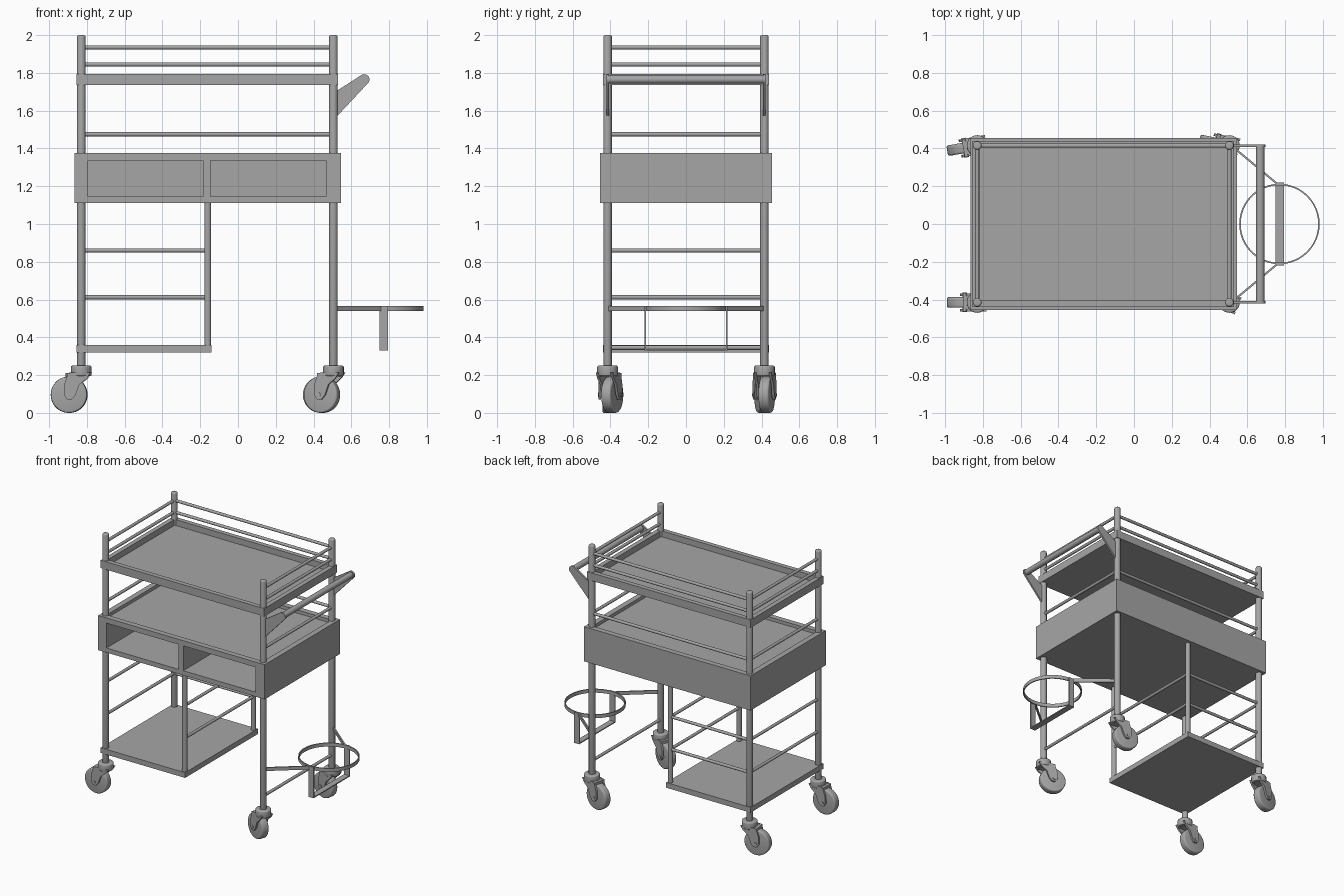
import bpy, bmesh
from math import radians, cos, sin, pi
from mathutils import Vector, Matrix

cube = bpy.data.objects.get("Cube")
if cube:
    bpy.data.objects.remove(cube)

steel = bpy.data.materials.new("grey_steel")
steel.use_nodes = True
GREY = (0.38, 0.38, 0.38, 1)
steel.diffuse_color = GREY
steel.node_tree.nodes["Principled BSDF"].inputs["Base Color"].default_value = GREY


def finish(name, bm, smooth=False):
    bmesh.ops.recalc_face_normals(bm, faces=bm.faces)
    mesh = bpy.data.meshes.new(name)
    bm.to_mesh(mesh)
    bm.free()
    mesh.materials.append(steel)
    obj = bpy.data.objects.new(name, mesh)
    bpy.context.collection.objects.link(obj)
    if smooth:
        bpy.ops.object.select_all(action='DESELECT')
        obj.select_set(True)
        bpy.context.view_layer.objects.active = obj
        bpy.ops.object.shade_smooth_by_angle(angle=radians(35))
    return obj


def box(name, lo, hi, recess=0, rim=0.05):
    """Box between two corners, optionally with a sunken top."""
    lo, hi = Vector(lo), Vector(hi)
    bm = bmesh.new()
    bmesh.ops.create_cube(bm, size=1, matrix=Matrix.Translation((lo + hi) / 2)
                          @ Matrix.Diagonal((*(hi - lo), 1)))
    if recess:
        bm.normal_update()
        top = max(bm.faces, key=lambda f: f.normal.z)
        bmesh.ops.inset_region(bm, faces=[top], thickness=rim)
        inner = bmesh.ops.extrude_face_region(bm, geom=[top])
        verts = [g for g in inner["geom"] if isinstance(g, bmesh.types.BMVert)]
        bmesh.ops.translate(bm, verts=verts, vec=(0, 0, -recess))
        bmesh.ops.delete(bm, geom=[top], context='FACES_ONLY')
    return finish(name, bm)


def rod(name, a, b, r, bevel=0, segments=20):
    """Round bar from a to b."""
    a, b = Vector(a), Vector(b)
    d = b - a
    bm = bmesh.new()
    bmesh.ops.create_cone(bm, cap_ends=True, segments=segments, radius1=r, radius2=r,
                          depth=d.length,
                          matrix=Matrix.Translation((a + b) / 2)
                          @ d.to_track_quat('Z', 'Y').to_matrix().to_4x4())
    if bevel:
        rims = [e for e in bm.edges if any(len(f.verts) > 4 for f in e.link_faces)]
        bmesh.ops.bevel(bm, geom=rims, offset=bevel, segments=3, profile=0.5,
                        affect='EDGES')
    return finish(name, bm, True)


def plate(name, outline, y, thick):
    """Flat plate in the XZ plane, centred on y."""
    bm = bmesh.new()
    face = bm.faces.new([bm.verts.new((x, y - thick / 2, z)) for x, z in outline])
    ext = bmesh.ops.extrude_face_region(bm, geom=[face])
    verts = [g for g in ext["geom"] if isinstance(g, bmesh.types.BMVert)]
    bmesh.ops.translate(bm, verts=verts, vec=(0, thick, 0))
    return finish(name, bm, True)


XL, XR, XM, Y = -0.83, 0.505, -0.16, 0.415
RAIL = 0.011

# Corner and inner posts
for side, y in (("front", -Y), ("back", Y)):
    for end, x in (("right", XL), ("left", XR)):
        rod(f"{side}_{end}_post", (x, y, 0.24), (x, y, 2), 0.023, bevel=0.01)
    rod(f"{side}_inner_post", (XM, y, 0.34), (XM, y, 1.12), 0.018)

# Trays and shelf
box("top_tray", (-0.855, -0.44, 1.735), (0.53, 0.44, 1.795), recess=0.045)
box("lower_shelf", (-0.855, -0.44, 0.32), (-0.14, 0.44, 0.36))

# Cabinet with two open compartments
cabinet = box("cabinet", (-0.865, -0.455, 1.11), (0.545, 0.455, 1.375),
              recess=0.025, rim=0.06)
for label, x0 in (("right", -0.795), ("left", -0.145)):
    cutter = box(f"{label}_compartment_cutter", (x0, -0.6, 1.145), (x0 + 0.61, 0.42, 1.335))
    cutter.hide_render = True
    cutter.hide_viewport = True
    cut = cabinet.modifiers.new(f"{label}_compartment", 'BOOLEAN')
    cut.operation = 'DIFFERENCE'
    cut.solver = 'EXACT'
    cut.object = cutter

# Guard rails around the tiers
for i, z in enumerate((1.935, 1.845, 1.475)):
    rod(f"back_guard_rail_{i}", (XL, Y, z), (XR, Y, z), RAIL)
    for end, x in (("right", XL), ("left", XR)):
        rod(f"{end}_guard_rail_{i}", (x, -Y, z), (x, Y, z), RAIL)

# Rails around the lower bay
for i, z in enumerate((0.86, 0.612)):
    rod(f"back_lower_rail_{i}", (XL, Y, z), (XM, Y, z), RAIL)
    for end, x in (("right", XL), ("inner", XM)):
        rod(f"{end}_lower_rail_{i}", (x, -Y, z), (x, Y, z), RAIL)
rod("left_cross_bar", (XR, -Y, 0.345), (XR, Y, 0.345), RAIL)

# Push handle
HX, HZ, HR = 0.668, 1.765, 0.028
tip = [(HX + HR * cos(a), HZ + HR * sin(a))
       for a in (radians(-40 + 17 * k) for k in range(11))]
for label, y in (("front", -Y), ("back", Y)):
    plate(f"{label}_handle_bracket", [(0.515, 1.70), (0.515, 1.56)] + tip, y, 0.014)
rod("handle_bar", (HX, -Y, HZ), (HX, Y, HZ), 0.022)

# Basin ring
RX, RR = 0.77, 0.213
bm = bmesh.new()
N = 48
loops = []
for r, z in ((RR, 0.54), (RR, 0.567), (RR - 0.008, 0.567), (RR - 0.008, 0.54)):
    loops.append([bm.verts.new((RX + r * cos(2 * pi * k / N), r * sin(2 * pi * k / N), z))
                  for k in range(N)])
for j in range(4):
    a, b = loops[j], loops[(j + 1) % 4]
    for k in range(N):
        n = (k + 1) % N
        bm.faces.new((a[k], a[n], b[n], b[k]))
finish("basin_ring", bm, True)

# Ring arms and hanging strap
for label, s in (("front", -1), ("back", 1)):
    a, b = Vector((XR + 0.01, s * 0.415, 0.553)), Vector((0.755, s * 0.215, 0.553))
    arm = box(f"{label}_ring_arm", (0, -0.005, -0.013), ((b - a).length, 0.005, 0.013))
    arm.matrix_world = Matrix.Translation(a) @ (b - a).to_track_quat('X', 'Z').to_matrix().to_4x4()
    box(f"{label}_strap_side", (0.75, s * 0.216 - 0.004, 0.33), (0.795, s * 0.216 + 0.004, 0.565))
box("strap_bottom", (0.75, -0.22, 0.33), (0.795, 0.22, 0.338))

# Swivel casters, each trailing along its own +X
FORK = [(-0.05, 0.215), (-0.03, 0.185), (0.01, 0.15), (0.03, 0.095), (0.05, 0.072),
        (0.075, 0.072), (0.092, 0.095), (0.09, 0.15), (0.075, 0.195), (0.055, 0.215)]
for label, x, y, turn in (("front_right", XL, -Y, 180), ("back_right", XL, Y, 190),
                          ("front_left", XR, -Y, 158), ("back_left", XR, Y, 169)):
    place = Matrix.Translation((x, y, 0)) @ Matrix.Rotation(radians(turn), 4, 'Z')
    parts = [
        rod(f"{label}_caster_cap", (0, 0, 0.195), (0, 0, 0.25), 0.055, bevel=0.008, segments=28),
        rod(f"{label}_wheel", (0.065, -0.028, 0.096), (0.065, 0.028, 0.096), 0.096,
            bevel=0.01, segments=36),
        rod(f"{label}_axle", (0.065, -0.052, 0.096), (0.065, 0.052, 0.096), 0.012),
        box(f"{label}_fork_crown", (-0.03, -0.048, 0.193), (0.075, 0.048, 0.212)),
    ]
    for hand, s in (("near", -1), ("far", 1)):
        parts.append(plate(f"{label}_{hand}_fork_plate", FORK, s * 0.041, 0.014))
    for part in parts:
        part.matrix_world = place @ part.matrix_world
